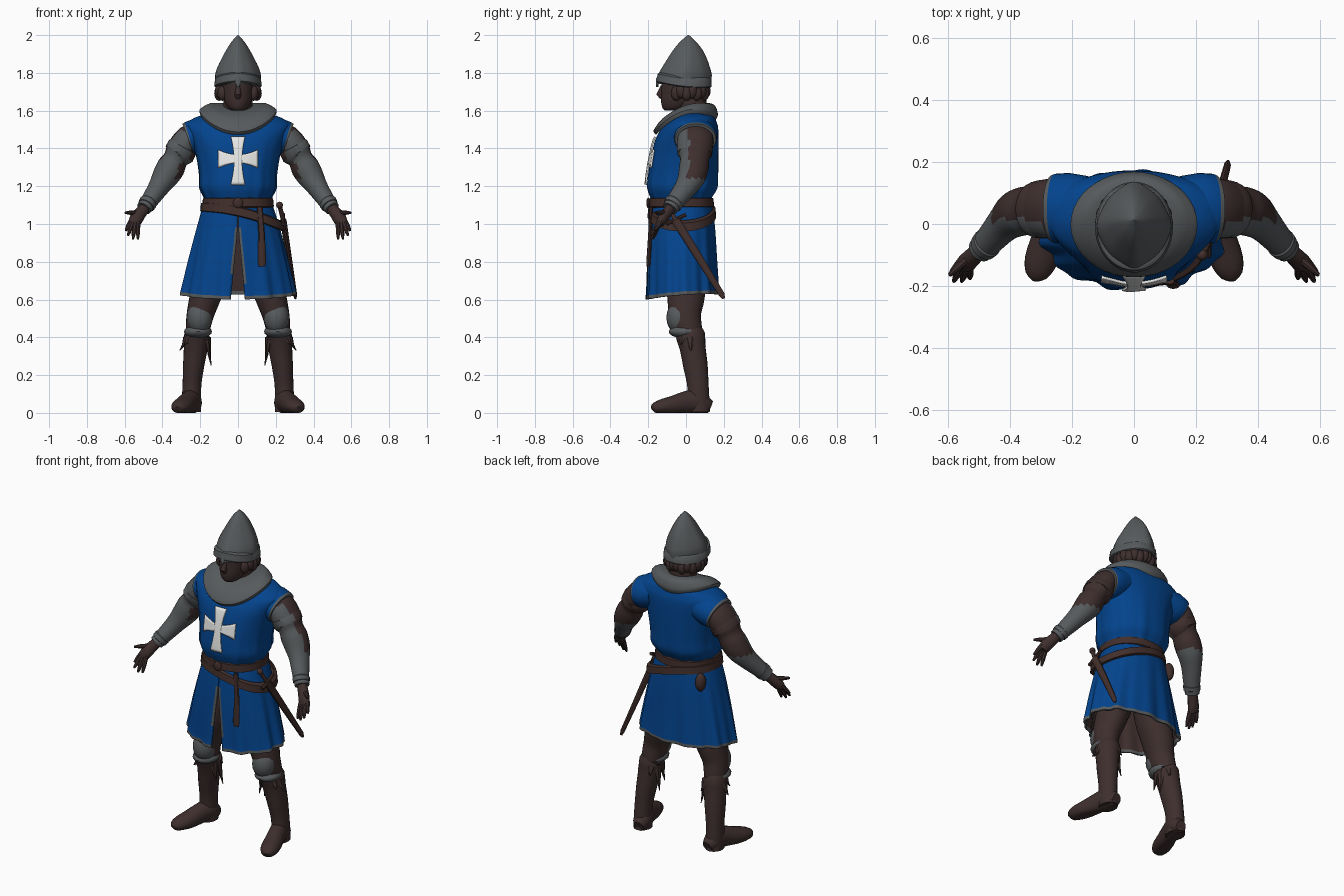
import bpy, bmesh, math
from mathutils import Vector, Matrix
from mathutils.bvhtree import BVHTree


def material(name, rgb):
    m = bpy.data.materials.new(name)
    m.diffuse_color = (*rgb, 1)
    return m


BLUE = material("blue cloth", (0.001, 0.058, 0.27))
GREY = material("grey steel", (0.095, 0.103, 0.108))
BROWN = material("dark brown", (0.048, 0.028, 0.027))
BELT = material("belt leather", (0.054, 0.028, 0.024))
WHITE = material("white cloth", (0.8, 0.8, 0.79))


def finish(name, bm, mats, mirror=False, rule=None, angle=40):
    bmesh.ops.recalc_face_normals(bm, faces=bm.faces)
    bm.normal_update()
    if rule:
        for f in bm.faces:
            f.material_index = rule(f.calc_center_median(), f.normal)
    me = bpy.data.meshes.new(name)
    bm.to_mesh(me)
    bm.free()
    for m in mats:
        me.materials.append(m)
    me.shade_smooth()
    me.set_sharp_from_angle(angle=math.radians(angle))
    ob = bpy.data.objects.new(name, me)
    bpy.context.collection.objects.link(ob)
    if mirror:
        ob.modifiers.new("mirror", 'MIRROR').use_mirror_merge = False
    return ob


def dense(rows, k):
    """Catmull-Rom interpolation of rows of numbers."""
    out = []
    for i in range(len(rows) - 1):
        a, b, c, d = (rows[max(0, min(len(rows) - 1, i + j))] for j in (-1, 0, 1, 2))
        for s in range(k):
            t = s / k
            out.append([0.5 * (2 * q + (r - p) * t + (2 * p - 5 * q + 4 * r - w) * t * t
                               + (3 * q - p - 3 * r + w) * t ** 3) for p, q, r, w in zip(a, b, c, d)])
    return out + [list(rows[-1])]


def skin(name, rings, mats, closed=True, caps=True, **kw):
    bm = bmesh.new()
    vs = [[bm.verts.new(p) for p in r] for r in rings]
    n = len(rings[0])
    for a, b in zip(vs, vs[1:]):
        for i in range(n if closed else n - 1):
            j = (i + 1) % n
            bm.faces.new((a[i], a[j], b[j], b[i]))
    if caps:
        bm.faces.new(vs[0])
        bm.faces.new(vs[-1])
    return finish(name, bm, mats, **kw)


def loft(name, rows, mats, n=40, k=1, power=2, fold=None, lift=None, gap=None, **kw):
    """Stack of rounded rings; row = z, centre y, radius x, radius y."""
    rings = []
    for z, cy, rx, ry in dense(rows, k):
        g = gap(z) / rx if gap else 0
        ring = []
        for i in range(n):
            t = -math.pi / 2 + (g + (2 * math.pi - 2 * g) * i / (n - 1) if gap else 2 * math.pi * i / n)
            f = 1 + (fold(t, z) if fold else 0)
            c, s = math.cos(t), math.sin(t)
            x = rx * f * math.copysign(abs(c) ** (2 / power), c)
            y = ry * f * math.copysign(abs(s) ** (2 / power), s)
            ring.append(Vector((x, cy + y, z + (lift(x, y) if lift else 0))))
        rings.append(ring)
    return skin(name, rings, mats, closed=not gap, **kw)


def tube(name, rows, mats, n=20, k=1, ref=(0, 1, 0), flat=False, **kw):
    """Sweep along a path; row = x, y, z, side radius, other radius."""
    rows = dense(rows, k)
    pts = [Vector(r[:3]) for r in rows]
    rings = []
    for i, (p, r) in enumerate(zip(pts, rows)):
        t = (pts[min(i + 1, len(pts) - 1)] - pts[max(i - 1, 0)]).normalized()
        side = t.cross(Vector(ref)).normalized()
        up = side.cross(t)
        ring = [p + side * r[3] * math.cos(a) + up * r[4] * math.sin(a)
                for a in (2 * math.pi * j / n for j in range(n))]
        if flat:
            for q in ring:
                q.z = max(q.z, 0)
        rings.append(ring)
    return skin(name, rings, mats, **kw)


def ball(name, c, r, mat, mirror=True):
    bm = bmesh.new()
    bmesh.ops.create_uvsphere(bm, u_segments=16, v_segments=10, radius=1,
                              matrix=Matrix.Translation(c) @ Matrix.Diagonal((*r, 1)))
    return finish(name, bm, [mat], mirror)


# Helmet with four ridges, brow band and nasal
loft("helmet", [(1.74, -.01, .114, .136), (1.79, -.005, .115, .135), (1.83, 0, .104, .12), (1.87, .006, .085, .102),
                (1.92, .01, .06, .075), (1.96, .011, .036, .045), (1.985, .012, .016, .02), (2.0, .012, .003, .003)],
     [GREY], n=48, k=2, fold=lambda t, z: .085 * abs(math.cos(2 * t)) ** 5 - .035)
loft("helmet_band", [(1.725, -.01, .118, .14), (1.73, -.01, .126, .146), (1.77, -.008, .121, .141),
                     (1.78, -.006, .11, .13)], [GREY], lift=lambda x, y: .6 * y * y - .1 * y)
tube("nasal_guard", [(0, -.135, 1.80, .01, .006), (0, -.15, 1.765, .018, .009), (0, -.153, 1.725, .008, .006)],
     [GREY], n=8)

# Head, nose, neck and hair
loft("head", [(1.60, -.07, .03, .04), (1.615, -.06, .052, .065), (1.65, -.04, .072, .092), (1.69, -.03, .08, .102),
              (1.77, -.02, .088, .11)], [BROWN], k=3, n=28)
tube("nose", [(0, -.125, 1.73, .01, .01), (0, -.14, 1.685, .018, .018), (0, -.13, 1.665, .012, .008)], [BROWN], n=10)
loft("neck", [(1.56, .04, .08, .075), (1.70, .02, .075, .085)], [BROWN], n=24)
for i in range(8):
    a = math.radians(-35 + 17 * i)
    ball("hair_tuft", (.1 * math.cos(a), .005 + .098 * math.sin(a), 1.692 + .012 * (i % 2)),
         (.026, .028, .04), BROWN)

# Mantle collar draped on the shoulders
drape = lambda x, y: .25 * y + 1.7 * x * x
loft("collar", [(1.61, .032, .06, .066), (1.62, .032, .08, .08), (1.612, .026, .11, .105), (1.592, .014, .155, .14),
                (1.552, .002, .19, .165), (1.53, -.002, .205, .17), (1.512, 0, .2, .158)],
     [GREY], k=2, lift=drape, caps=False)

# Tunic body
torso = loft("tunic_body", [(1.08, -.022, .18, .155), (1.13, -.025, .176, .158), (1.19, -.018, .204, .185),
                            (1.26, -.014, .206, .185), (1.36, -.005, .222, .178), (1.45, .006, .25, .167),
                            (1.51, .022, .276, .148), (1.54, .032, .265, .13), (1.57, .045, .21, .105),
                            (1.585, .055, .12, .07)],
             [BLUE], n=80, k=3, power=2.25,
             fold=lambda t, z: (.016 * math.sin(11 * t) + .01 * math.sin(19 * t + 2)) * max(0, 1.5 - z) / .35)

# Tunic shoulder caps with grey edging
tube("tunic_shoulder", [(.15, .05, 1.48, .085, .105), (.21, .05, 1.465, .096, .115), (.256, .05, 1.452, .09, .112),
                        (.264, .05, 1.449, .087, .108), (.264, .05, 1.449, .07, .09)][:4],
     [BLUE, GREY], n=32, mirror=True, rule=lambda c, n: 1 if .95 * c.x - .31 * c.z > .95 * .258 - .31 * 1.451 else 0)


# Tunic skirt with folds, front slit and grey hem
def folds(t, z):
    return (.026 * math.sin(10 * t) + .022 * math.sin(17 * t + 1)) * max(0, 1.08 - z) / .46


slit = lambda z: .002 + max(0, .97 - z) * .085
skirt = loft("tunic_skirt", [(1.12, -.022, .174, .152), (1.07, -.022, .192, .165), (.95, -.022, .226, .176),
                             (.8, -.022, .262, .183), (.66, -.02, .292, .188), (.632, -.02, .298, .19),
                             (.614, -.02, .3, .19)], [BLUE, BROWN, GREY], n=120, k=3, power=2.15, fold=folds,
             lift=lambda x, y: .07 * y + .12 * x * x, gap=slit, caps=False,
             rule=lambda c, n: 2 if c.z - .07 * (c.y + .02) - .12 * c.x ** 2 < .631
             or (c.y < -.1 and c.z < .97 and abs(c.x) < slit(c.z) + .011) else 0)
sol = skirt.modifiers.new("thickness", 'SOLIDIFY')
sol.thickness, sol.offset, sol.material_offset = .01, -1, 1

# White flared cross laid on the chest
bvh = BVHTree.FromPolygons([v.co for v in torso.data.vertices], [p.vertices[:] for p in torso.data.polygons])
bm = bmesh.new()
for upright, length, end in ((True, .127, .038), (False, .105, .048)):
    grid = []
    for i in range(17):
        u = -1 + i / 8
        w = .021 + (end - .021) * abs(u) ** 1.8
        row = []
        for j in range(-3, 4):
            a, b = u * length, w * j / 3
            x, z = (b, 1.335 + a) if upright else (a, 1.345 + b)
            hit = bvh.ray_cast(Vector((x, -1, z)), Vector((0, 1, 0)))[0]
            row.append(bm.verts.new((x, hit.y - (.009 if upright else .008), z)))
        grid.append(row)
    for p, q in zip(grid, grid[1:]):
        for j in range(6):
            bm.faces.new((p[j], p[j + 1], q[j + 1], q[j]))
cross = finish("chest_cross", bm, [WHITE])
sol = cross.modifiers.new("thickness", 'SOLIDIFY')
sol.thickness, sol.offset = .009, 0

# Belts, buckle and pouch
loft("waist_belt", [(1.085, -.024, .176, .158), (1.092, -.024, .19, .172), (1.135, -.024, .186, .17),
                    (1.142, -.024, .17, .155)], [BELT], power=2.2, caps=False)
sb = loft("sword_belt", [(1.034, -.022, .205, .166), (1.04, -.022, .224, .182), (1.082, -.022, .22, .178),
                         (1.088, -.022, .2, .164)], [BELT], power=2.2, caps=False,
          lift=lambda x, y: -.24 * x - .5 * x * x)
sb.location.x = .024
ball("buckle", (0, -.2, 1.112), (.026, .01, .028), BELT, False)
ball("pouch", (-.17, .1, 1.02), (.03, .032, .055), BELT, False)
tube("hanging_strap", [(.115, -.185, 1.09, .016, .01), (.125, -.19, .95, .017, .01), (.127, -.198, .8, .022, .012),
                       (.127, -.198, .775, .018, .01)], [BELT], n=8)

# Sheathed sword at the hip
tube("scabbard", [(.24, -.055, 1.02, .017, .024), (.27, .07, .82, .015, .021), (.302, .19, .625, .011, .016),
                  (.304, .2, .605, .006, .008)], [BELT], n=10)
tube("sword_grip", [(.24, -.055, 1.02, .012, .012), (.222, -.095, 1.09, .012, .012)], [BELT], n=10)
tube("sword_guard", [(.24, -.105, 1.0, .01, .01), (.24, .0, 1.05, .01, .01)], [BELT], n=8, ref=(1, 0, 0))
ball("pommel", (.22, -.1, 1.1), (.018, .018, .018), BELT, False)

# Arms: padded sleeves with steel on the front, steel forearms
tube("arm", [(.2, .05, 1.48, .06, .08), (.26, .05, 1.455, .07, .095), (.305, .048, 1.39, .076, .092),
             (.33, .046, 1.345, .066, .077), (.355, .042, 1.3, .075, .078), (.385, .03, 1.25, .07, .074),
             (.42, .0, 1.195, .056, .06), (.46, -.045, 1.135, .047, .05), (.498, -.085, 1.082, .04, .042)],
     [BROWN, GREY], n=28, k=4, mirror=True,
     rule=lambda c, n: 1 if c.z < 1.24 or (n.y < -.3 and n.x > -.55 and c.z < 1.5) else 0)
tube("sleeve_cuff", [(.318, .046, 1.365, .07, .08), (.312, .046, 1.37, .082, .092), (.295, .048, 1.405, .081, .095),
                     (.285, .048, 1.42, .07, .08)], [BROWN, GREY], n=24, mirror=True,
     rule=lambda c, n: 1 if c.y < .02 and c.x > .25 else 0)
tube("wrist_cuff", [(.488, -.076, 1.095, .036, .036), (.486, -.074, 1.098, .046, .048), (.475, -.062, 1.115, .048, .051),
                    (.47, -.056, 1.122, .04, .04)], [GREY], mirror=True)

# Hands
tube("palm", [(.49, -.078, 1.09, .03, .028), (.515, -.1, 1.06, .032, .028), (.54, -.125, 1.025, .036, .028),
              (.552, -.138, 1.0, .03, .02)], [BROWN], n=14, k=2, mirror=True)
for base, tip in (((.565, -.128, 1.02), (.594, -.165, .965)), ((.558, -.14, 1.01), (.582, -.185, .94)),
                  ((.545, -.145, 1.005), (.556, -.185, .92)), ((.53, -.14, 1.01), (.53, -.176, .92)),
                  ((.53, -.105, 1.06), (.597, -.165, 1.06))):
    tube("finger", [(*base, .014, .014), (*(Vector(base).lerp(Vector(tip), .6)), .012, .012), (*tip, .006, .006)],
         [BROWN], n=8, k=2, ref=(.3, 1, .2), mirror=True)

# Legs and boots
tube("leg", [(.1, 0, .95, .09, .1), (.13, .0, .76, .095, .105), (.172, .0, .62, .083, .1), (.2, -.005, .52, .072, .085),
             (.213, .012, .44, .064, .074), (.222, .03, .36, .055, .06)], [BROWN], n=24, k=3, mirror=True)
tube("boot_shaft", [(.213, .022, .415, .06, .068), (.215, .024, .41, .07, .078), (.224, .036, .34, .063, .068),
                    (.235, .05, .25, .056, .065), (.243, .062, .16, .05, .057), (.246, .066, .09, .05, .057),
                    (.246, .068, .005, .05, .06)], [BROWN], n=24, k=2, mirror=True)
tube("boot_foot", [(.235, .128, .03, .03, .035), (.238, .105, .04, .045, .045), (.245, .06, .06, .053, .064),
                   (.262, .0, .055, .05, .06), (.285, -.07, .04, .054, .05), (.303, -.125, .034, .052, .04),
                   (.316, -.165, .026, .036, .028), (.32, -.178, .02, .014, .015)],
     [BROWN], n=20, k=2, ref=(0, 0, 1), flat=True, mirror=True)

# Steel knee guards and ragged boot tops
ball("knee_guard", (.203, -.036, .505), (.067, .068, .088), GREY)
ball("knee_guard_lower", (.212, -.006, .43), (.074, .085, .036), GREY)
for angle, drop in ((165, .15), (205, .11), (125, .05), (-5, .07), (-45, .04)):
    c, s = math.cos(math.radians(angle)), math.sin(math.radians(angle))
    tube("boot_fringe", [(.217 + .06 * c, .026 + .066 * s, .4, .026, .014),
                         (.22 + .07 * c, .03 + .074 * s, .4 - drop * .6, .014, .008),
                         (.224 + .085 * c, .034 + .085 * s, .4 - drop, .002, .002)],
         [BROWN], n=6, ref=(c, s, 0), mirror=True)
